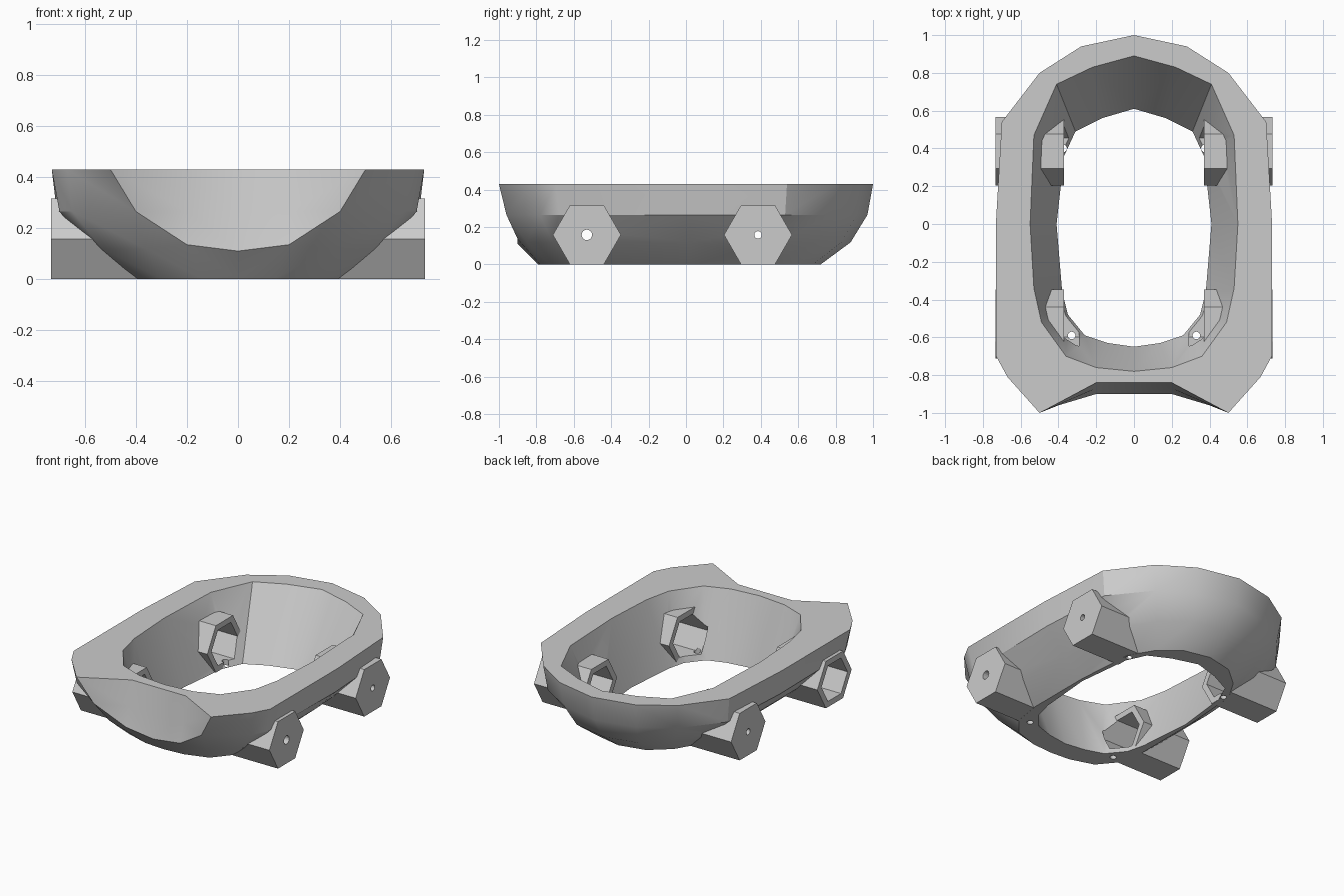
import bpy
import bmesh
from math import pi, radians

if "Cube" in bpy.data.objects:
    bpy.data.objects.remove(bpy.data.objects["Cube"], do_unlink=True)

grey = bpy.data.materials.new("light_grey")
grey.use_nodes = True
color = (0.6, 0.6, 0.6, 1)
grey.diffuse_color = color
grey.node_tree.nodes["Principled BSDF"].inputs["Base Color"].default_value = color


def apply_modifier(obj, kind, **settings):
    mod = obj.modifiers.new(kind.lower(), kind)
    for key, value in settings.items():
        setattr(mod, key, value)
    bpy.context.view_layer.objects.active = obj
    bpy.ops.object.modifier_apply(modifier=mod.name)


def cut(obj, cutter):
    apply_modifier(obj, "BOOLEAN", operation="DIFFERENCE", solver="EXACT", object=cutter)


def rod(name, sides, radius, start, end, along_x=True):
    """Prism between two points that share an axis direction."""
    middle = [(a + b) / 2 for a, b in zip(start, end)]
    length = sum(abs(a - b) for a, b in zip(start, end))
    bpy.ops.mesh.primitive_cylinder_add(
        vertices=sides, radius=radius, depth=length, location=middle,
        rotation=(0, pi / 2 if along_x else 0, 0))
    obj = bpy.context.object
    obj.name = name
    obj.data.materials.append(grey)
    return obj


# Hull sections: half outlines from the back centre to the front centre;
# a third number on a point overrides the height of its section
TOP, MID, LOW, BASE = 0.43, 0.265, 0.118, 0.0
sections = [
    (TOP, [(0, 1), (.28, .94), (.5, .8), (.7, .54), (.73, .02),
           (.73, -.7), (.67, -.81), (.5, -1), (.2, -.84), (0, -.84)]),
    (MID, [(0, .97), (.27, .91), (.48, .78), (.68, .53), (.71, .02),
           (.7, -.68), (.65, -.78), (.4, -.96), (.2, -.87), (0, -.87)]),
    (LOW, [(0, .88), (.23, .83), (.4, .69), (.54, .47), (.57, .02),
           (.57, -.58), (.53, -.71), (.36, -.85), (.2, -.9, .135), (0, -.9, .11)]),
    (BASE, [(0, .72), (.18, .68), (.31, .57), (.4, .42), (.43, .02),
            (.43, -.42), (.4, -.61), (.3, -.73), (.14, -.78), (0, -.79)]),
    (BASE, [(0, .61), (.17, .56), (.31, .49), (.37, .36), (.41, 0),
            (.38, -.36), (.35, -.48), (.26, -.59), (.14, -.63), (0, -.65)]),
    (TOP, [(0, .89), (.22, .83), (.41, .74), (.53, .47), (.55, 0),
           (.53, -.34), (.49, -.52), (.36, -.7), (.2, -.76), (0, -.78)]),
]

# Hull: skin the closed ring of sections, then mirror it
bm = bmesh.new()
rows = [[bm.verts.new((*point, z)[:3]) for point in outline] for z, outline in sections]
for i, row in enumerate(rows):
    below = rows[(i + 1) % len(rows)]
    for j in range(len(row) - 1):
        bm.faces.new((row[j], row[j + 1], below[j + 1]))
        bm.faces.new((row[j], below[j + 1], below[j]))
mesh = bpy.data.meshes.new("hull")
bm.to_mesh(mesh)
bm.free()
hull = bpy.data.objects.new("hull", mesh)
bpy.context.collection.objects.link(hull)
mesh.materials.append(grey)
apply_modifier(hull, "MIRROR", use_clip=True)
bm = bmesh.new()
bm.from_mesh(mesh)
bmesh.ops.recalc_face_normals(bm, faces=bm.faces)
bm.to_mesh(mesh)
bm.free()

# Hollow hexagonal housings through both sides of the hull
HEIGHT = 0.158
housings = [
    ("front", -0.53, 0.028, (0.33, -0.59)),
    ("rear", 0.385, 0.02, (0.375, 0.40)),
]
for end, y, hole_radius, drain in housings:
    for side, s in (("left", 1), ("right", -1)):
        housing = rod(f"{end}_{side}_housing", 6, 0.182,
                      (s * 0.37, y, HEIGHT), (s * 0.732, y, HEIGHT))
        open_end = end == "front" and side == "right"
        core = rod("core_cutter", 6, 0.138, (s * 0.29, y, HEIGHT),
                   (s * (0.8 if open_end else 0.69), y, HEIGHT))
        axle = rod("axle_cutter", 16, hole_radius,
                   (s * 0.5, y, HEIGHT), (s * 0.9, y, HEIGHT))
        drain_rod = rod("drain_cutter", 16, 0.02, (s * drain[0], drain[1], -0.1),
                        (s * drain[0], drain[1], 0.1), along_x=False)
        cut(hull, core)
        cut(hull, drain_rod)
        for cutter in (core, axle, drain_rod):
            cut(housing, cutter)
        for cutter in (core, axle, drain_rod):
            bpy.data.objects.remove(cutter, do_unlink=True)

# Soft shading over the shallow hull facets
bpy.ops.object.select_all(action="DESELECT")
hull.select_set(True)
bpy.context.view_layer.objects.active = hull
bpy.ops.object.shade_smooth_by_angle(angle=radians(30))
